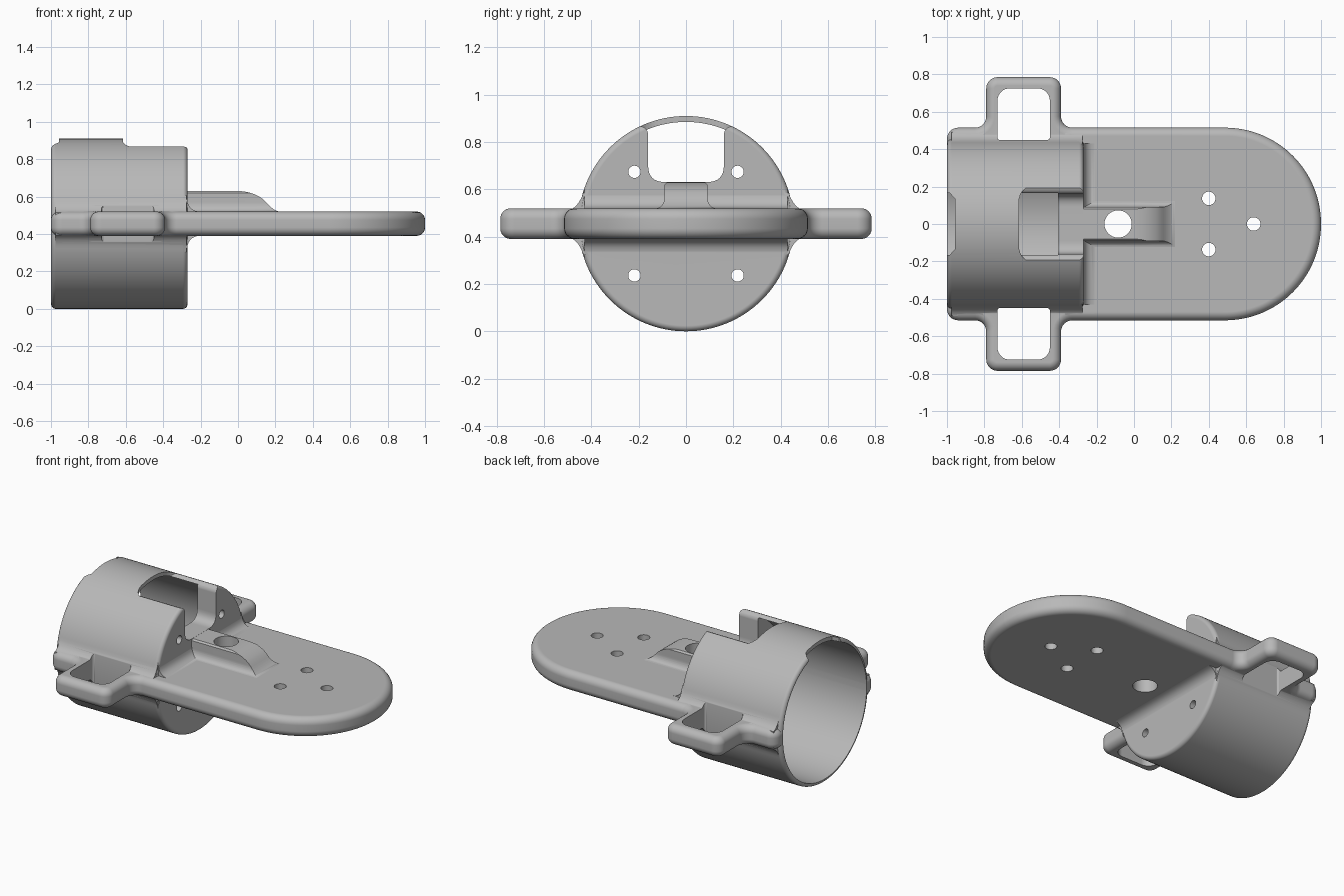
import bpy
import bmesh
from math import sin, cos, pi, radians
from mathutils import Vector

if "Cube" in bpy.data.objects:
    bpy.data.objects.remove(bpy.data.objects["Cube"])

grey = bpy.data.materials.new("plain_grey")
grey.use_nodes = True
grey.diffuse_color = (0.48, 0.48, 0.48, 1)
grey.node_tree.nodes["Principled BSDF"].inputs["Base Color"].default_value = (0.48, 0.48, 0.48, 1)

MID = 0.455                 # height of the sleeve axis
PLATE_LO, PLATE_HI = 0.39, 0.52


def circle(u, v, r, n=32):
    return [(u + r * cos(2 * pi * i / n), v + r * sin(2 * pi * i / n)) for i in range(n)]


def curve(a, b, c, n=8):
    """Quadratic curve from a to c, pulled towards b."""
    a, b, c = Vector(a), Vector(b), Vector(c)
    return [tuple(a * (1 - t) ** 2 + b * 2 * t * (1 - t) + c * t * t)
            for t in (i / n for i in range(n + 1))]


def rounded(corners):
    """Closed outline from (u, v, radius) right-angled corners."""
    out = []
    for i, (u, v, r) in enumerate(corners):
        p = Vector((u, v))
        before = (Vector(corners[i - 1][:2]) - p).normalized()
        after = (Vector(corners[(i + 1) % len(corners)][:2]) - p).normalized()
        centre = p + (before + after) * r
        n = 32 if r > 0.2 else 8
        for k in range(n + 1):
            t = pi / 2 * k / n
            out.append(tuple(centre - after * r * cos(t) - before * r * sin(t)))
    return out


def mirror_u(points):
    return points + [(-u, v) for u, v in reversed(points)]


def inset(points, d):
    """Move a counter-clockwise outline inwards by d."""
    out = []
    for i, p in enumerate(points):
        p = Vector(p)
        a = (p - Vector(points[i - 1])).normalized()
        b = (Vector(points[(i + 1) % len(points)]) - p).normalized()
        na, nb = Vector((-a.y, a.x)), Vector((-b.y, b.x))
        out.append(tuple(p + (na + nb) * d / (1 + na.dot(nb))))
    return out


def prism(name, points, axis, lo, hi, rim=0, steps=6):
    """Extrude a flat outline along an axis, with optionally rounded rims."""
    place = {"x": lambda u, v, w: (w, u, v),
             "y": lambda u, v, w: (u, w, v),
             "z": lambda u, v, w: (u, v, w)}[axis]
    levels = [(0, 0)]
    if rim:
        angles = [pi / 2 * k / steps for k in range(steps + 1)]
        levels = [(rim * (1 - cos(t)), rim * (1 - sin(t))) for t in angles]
    levels = [(lo + w, d) for w, d in levels] + [(hi - w, d) for w, d in reversed(levels)]
    bm = bmesh.new()
    rings = [[bm.verts.new(place(u, v, w)) for u, v in (inset(points, d) if d else points)]
             for w, d in levels]
    bm.faces.new(rings[0])
    bm.faces.new(rings[-1])
    n = len(points)
    for low, high in zip(rings, rings[1:]):
        for i in range(n):
            j = (i + 1) % n
            bm.faces.new((low[i], low[j], high[j], high[i]))
    bmesh.ops.recalc_face_normals(bm, faces=bm.faces)
    mesh = bpy.data.meshes.new(name)
    bm.to_mesh(mesh)
    bm.free()
    mesh.materials.append(grey)
    obj = bpy.data.objects.new(name, mesh)
    bpy.context.collection.objects.link(obj)
    return obj


def combine(obj, other, operation):
    """Boolean with a second solver in case the first leaves the mesh untouched."""
    bpy.context.view_layer.objects.active = obj
    for solver in ("MANIFOLD", "EXACT"):
        count = len(obj.data.vertices)
        mod = obj.modifiers.new("combine", "BOOLEAN")
        mod.operation, mod.solver, mod.object = operation, solver, other
        bpy.ops.object.modifier_apply(modifier=mod.name)
        if len(obj.data.vertices) != count:
            break
    bpy.data.objects.remove(other)


# Round sleeve
body = prism("sleeve_and_plate", circle(0, MID, 0.455, 128), "x", -0.999, -0.27, 0.024)

# Flat plate with a round end and two side lugs
half = [(1, 0.515, 0.514), (-0.39, 0.515, 0.06), (-0.39, 0.785, 0.06),
        (-0.79, 0.785, 0.06), (-0.79, 0.515, 0.06), (-1, 0.515, 0.06)]
outline = rounded(half + [(x, -y, r) for x, y, r in reversed(half)])
combine(body, prism("plate", outline, "z", PLATE_LO, PLATE_HI, 0.045), "UNION")

# Blends between the sleeve sides and the plate
upper = curve((0.428, 0.605), (0.45, 0.525), (0.492, 0.514))
blend = upper + [(y, 2 * MID - z) for y, z in reversed(upper)]
for side in (1, -1):
    part = prism("side_blend", [(side * y, z) for y, z in blend], "x", -0.975, -0.275)
    combine(body, part, "UNION")

# Blend between the end wall and the plate
upper = curve((-0.271, 0.585), (-0.267, 0.522), (-0.2, 0.519))
blend = upper + [(x, 2 * MID - z) for x, z in reversed(upper)]
blend = [(-0.3, 0.33)] + [(-0.3, 0.58)] + blend
combine(body, prism("end_blend", blend, "y", -0.43, 0.43), "UNION")

# Raised rib with flared foot and sloping nose
section = mirror_u([(0.08, 0.63), (0.09, 0.62)]
                   + curve((0.09, 0.57), (0.092, 0.522), (0.13, 0.519)) + [(0.13, 0.45)])
rib = prism("rib", section, "x", -0.5, 0.3)
side_view = ([(-0.45, 0.45), (-0.45, 0.7), (-0.28, 0.63)]
             + curve((0, 0.63), (0.08, 0.628), (0.135, 0.585))
             + curve((0.15, 0.57), (0.19, 0.522), (0.23, 0.518)) + [(0.23, 0.45)])
combine(rib, prism("rib_side", side_view, "y", -0.2, 0.2), "INTERSECT")
combine(body, rib, "UNION")

# Bore, closed by the end wall
combine(body, prism("bore", circle(0, MID, 0.43, 128), "x", -1.2, -0.405), "DIFFERENCE")

# Top slot with rounded floor corners and softened upper edges
section = mirror_u(curve((0.09, 0.631), (0.16, 0.631), (0.16, 0.7))
                   + curve((0.16, 0.83), (0.162, 0.865), (0.205, 0.87)) + [(0.205, 1.1)])
slot = prism("slot", section, "x", -0.8, 0.1)
plan = rounded([(-0.615, -0.21, 0.09), (0, -0.21, 0.01), (0, 0.21, 0.01), (-0.615, 0.21, 0.09)])
combine(slot, prism("slot_plan", plan, "z", 0.5, 1.2), "INTERSECT")
combine(body, slot, "DIFFERENCE")

# Shallow notch in the open rim
notch = [(-1.1, -0.165), (-0.985, -0.165), (-0.957, -0.135),
         (-0.957, 0.135), (-0.985, 0.165), (-1.1, 0.165)]
combine(body, prism("notch", notch, "z", 0.7, 1.1), "DIFFERENCE")

# Lug openings
for side in (1, -1):
    window = rounded([(-0.73, side * 0.45, 0.012), (-0.45, side * 0.45, 0.012),
                      (-0.45, side * 0.725, 0.065), (-0.73, side * 0.725, 0.065)])
    combine(body, prism("lug_opening", window, "z", 0.2, 0.75), "DIFFERENCE")

# Plate holes
for x, y, r in [(-0.085, 0, 0.073), (0.4, 0.137, 0.036), (0.4, -0.137, 0.036), (0.64, 0, 0.036)]:
    combine(body, prism("plate_hole", circle(x, y, r), "z", 0.2, 0.8), "DIFFERENCE")

# End wall screw holes
for y in (-0.218, 0.218):
    for z in (MID - 0.219, MID + 0.219):
        combine(body, prism("screw_hole", circle(y, z, 0.026), "x", -0.5, -0.1), "DIFFERENCE")

# Smooth shading with crisp edges
bpy.ops.object.select_all(action="DESELECT")
body.select_set(True)
bpy.context.view_layer.objects.active = body
bpy.ops.object.shade_smooth_by_angle(angle=radians(35))
normals = body.modifiers.new("normals", "WEIGHTED_NORMAL")
normals.keep_sharp = True
